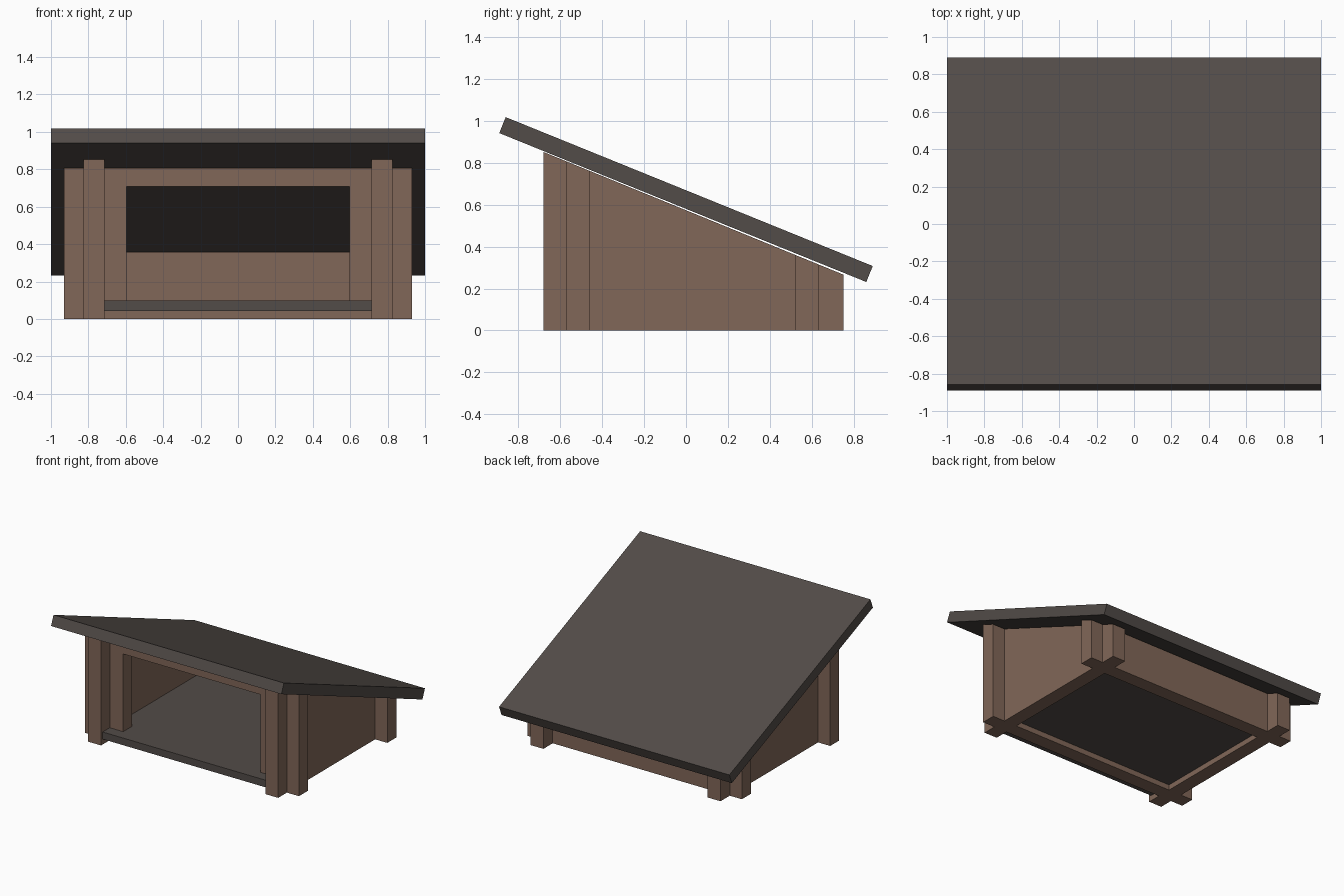
import bpy, bmesh, math

if "Cube" in bpy.data.objects:
    bpy.data.objects.remove(bpy.data.objects["Cube"])

def material(name, rgb):
    m = bpy.data.materials.new(name)
    m.diffuse_color = (*rgb, 1)
    m.use_nodes = True
    m.node_tree.nodes["Principled BSDF"].inputs["Base Color"].default_value = m.diffuse_color
    return m

WOOD = material("brown_wood", (0.22, 0.135, 0.098))
DARK = material("dark_felt", (0.085, 0.072, 0.065))

def roof_line(y):
    """Height of the wall tops, just under the roof slope."""
    return 0.573 - 0.409 * y

def block(name, x, y, z, mat, sloped=False):
    """Box from ranges; a sloped one has its top cut to the roof line."""
    bm = bmesh.new()
    bmesh.ops.create_cube(bm, size=1)
    for v in bm.verts:
        top = v.co.z > 0
        v.co.x = x[v.co.x > 0]
        v.co.y = y[v.co.y > 0]
        v.co.z = roof_line(v.co.y) if sloped and top else z[top]
    me = bpy.data.meshes.new(name)
    bm.to_mesh(me)
    bm.free()
    me.materials.append(mat)
    ob = bpy.data.objects.new(name, me)
    bpy.context.collection.objects.link(ob)
    return ob

# Side walls, running past the front and back walls at the corners
block("side_wall_right", (0.713, 0.825), (-0.68, 0.75), (0, 1), WOOD, True)
block("side_wall_left", (-0.825, -0.713), (-0.68, 0.75), (0, 1), WOOD, True)

# Back wall and front wall, running past the side walls
block("back_wall", (-0.93, 0.93), (0.523, 0.635), (0, 1), WOOD, True)
front = block("front_wall", (-0.93, 0.93), (-0.572, -0.46), (0, 1), WOOD, True)

# Wide opening in the front wall
cutter = block("opening_cutter", (-0.597, 0.597), (-0.8, -0.3), (0.042, 0.708), WOOD)
cutter.hide_render = True
cutter.hide_set(True)
cut = front.modifiers.new("opening", 'BOOLEAN')
cut.operation = 'DIFFERENCE'
cut.solver = 'EXACT'
cut.object = cutter

# Floor, reaching out through the opening as a small step
block("floor", (-0.713, 0.713), (-0.66, 0.523), (0.042, 0.098), DARK)

# Slanted overhanging roof
tilt = math.atan2(0.71, 1.75)
roof = block("roof", (-1, 1), (-0.944, 0.944), (-0.041, 0.041), DARK)
roof.rotation_euler.x = -tilt
roof.location = (0, 0, 0.624)
